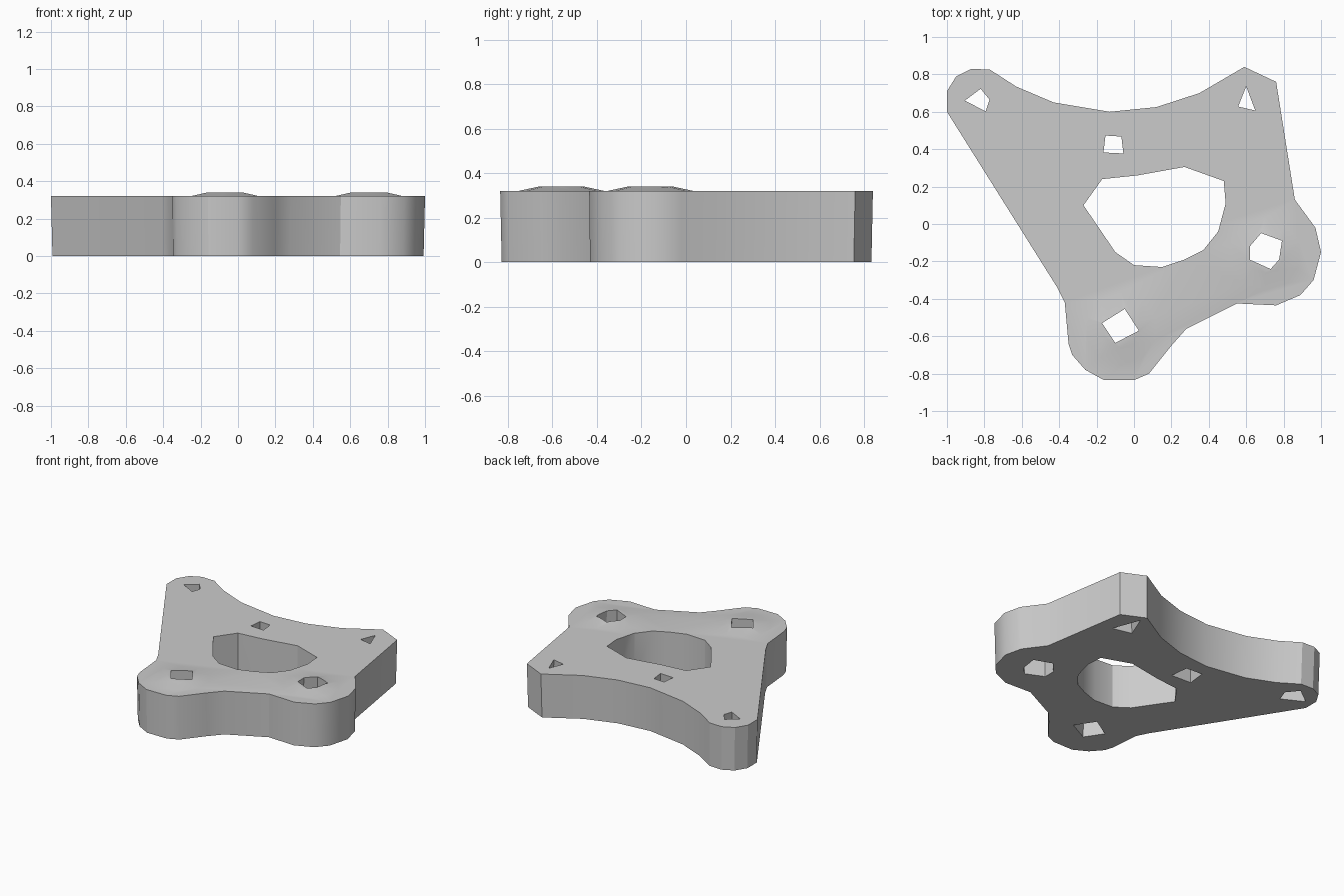
import bpy
import bmesh

if "Cube" in bpy.data.objects:
    bpy.data.objects.remove(bpy.data.objects["Cube"], do_unlink=True)

HEIGHT = 0.32

grey = bpy.data.materials.new("plain grey")
grey.use_nodes = True
grey.diffuse_color = (0.6, 0.6, 0.6, 1)
grey.node_tree.nodes["Principled BSDF"].inputs["Base Color"].default_value = (0.6, 0.6, 0.6, 1)


def loft(name, points, z0, z1, s0=1.0, s1=1.0):
    """Solid from one outline, scaled about its middle at each end."""
    cx = sum(p[0] for p in points) / len(points)
    cy = sum(p[1] for p in points) / len(points)
    bm = bmesh.new()
    rings = [[bm.verts.new((cx + (x - cx) * s, cy + (y - cy) * s, z)) for x, y in points]
             for z, s in ((z0, s0), (z1, s1))]
    bm.faces.new(rings[0])
    bm.faces.new(rings[1])
    for i in range(len(points)):
        j = (i + 1) % len(points)
        bm.faces.new((rings[0][i], rings[0][j], rings[1][j], rings[1][i]))
    bmesh.ops.recalc_face_normals(bm, faces=bm.faces)
    mesh = bpy.data.meshes.new(name)
    bm.to_mesh(mesh)
    bm.free()
    obj = bpy.data.objects.new(name, mesh)
    bpy.context.collection.objects.link(obj)
    mesh.materials.append(grey)
    return obj


def combine(target, tool, operation):
    """Apply a boolean and discard the tool."""
    mod = target.modifiers.new("combine", "BOOLEAN")
    mod.operation = operation
    mod.solver = "EXACT"
    mod.object = tool
    bpy.ops.object.select_all(action="DESELECT")
    bpy.context.view_layer.objects.active = target
    target.select_set(True)
    bpy.ops.object.modifier_apply(modifier=mod.name)
    bpy.data.objects.remove(tool, do_unlink=True)


# Plate with four lobes
outline = [(-1, .6), (-1, .71), (-.95, .79), (-.87, .83), (-.77, .825), (-.63, .735),
           (-.43, .65), (-.13, .6), (.12, .625), (.35, .7), (.59, .84), (.76, .76),
           (.86, .13), (.97, -.02), (1, -.15), (.96, -.3), (.89, -.38), (.76, -.435),
           (.55, -.425), (.28, -.56), (.2, -.65), (.08, -.8), (0, -.835), (-.16, -.835),
           (-.26, -.78), (-.33, -.7), (-.35, -.64), (-.37, -.42), (-.41, -.34)]
plate = loft("mounting_plate", outline, 0, HEIGHT, 0.992, 1)

# Low raised bosses on the two front lobes
for x, y in ((-.07, -.56), (.7, -.16)):
    bpy.ops.mesh.primitive_cone_add(vertices=10, radius1=.24, radius2=.1, depth=.03,
                                    location=(x, y, HEIGHT + .005))
    boss = bpy.context.object
    boss.data.materials.append(grey)
    combine(plate, boss, "UNION")

# Large central opening
opening = [(-.27, .1), (-.17, .24), (.02, .26), (.27, .305), (.48, .23), (.49, .11),
           (.45, -.04), (.37, -.14), (.27, -.19), (.15, -.23), (0, -.22), (-.1, -.15)]
combine(plate, loft("opening_cutter", opening, -.1, .5), "DIFFERENCE")

# Faceted screw holes, wider at the underside
holes = [
    ([(-.9, .66), (-.82, .72), (-.775, .665), (-.795, .605)], 1.5),
    ([(.6, .73), (.645, .61), (.56, .63)], 1.7),
    ([(-.15, .47), (-.07, .465), (-.06, .38), (-.16, .385)], 1.6),
    ([(-.17, -.53), (-.05, -.455), (.025, -.57), (-.1, -.635)], 1.2),
    ([(.62, -.12), (.68, -.05), (.79, -.09), (.775, -.19), (.73, -.24), (.62, -.19)], 1.2),
]
for points, flare in holes:
    cutter = loft("hole_cutter", points, -.01, .36, flare, 1)
    combine(plate, cutter, "DIFFERENCE")

# Soft sides with sharp rims
bpy.ops.object.select_all(action="DESELECT")
plate.select_set(True)
bpy.context.view_layer.objects.active = plate
bpy.ops.object.shade_smooth_by_angle(angle=0.5)
